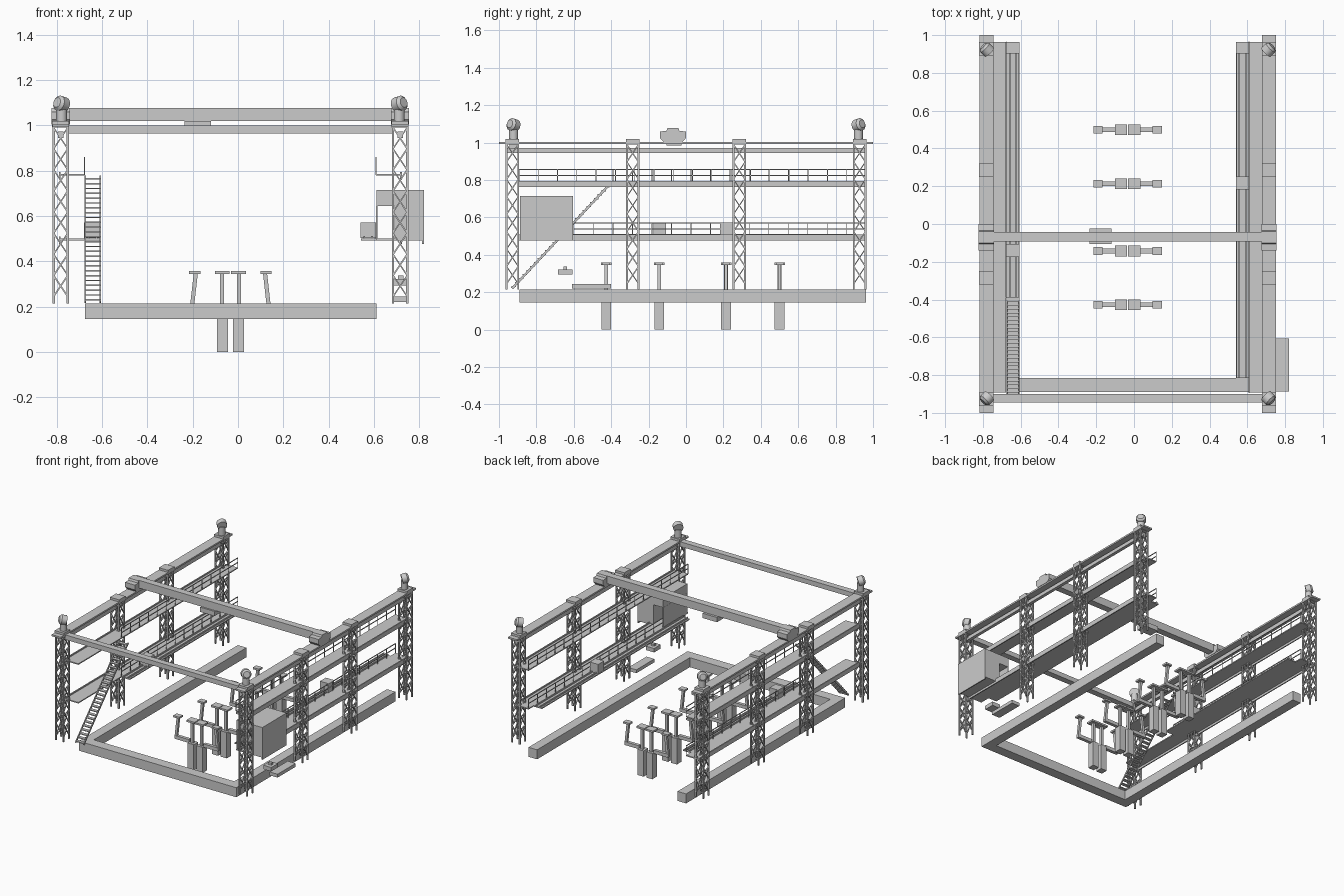
import bpy, bmesh, math
from mathutils import Vector, Matrix

if "Cube" in bpy.data.objects:
    bpy.data.objects.remove(bpy.data.objects["Cube"])

CX = -0.0335          # centre line between the two tower rows
ROW = 0.7485          # tower row distance from that line
TOWER_Y = (-0.928, -0.285, 0.285, 0.928)
SIDES = ((-1, "left"), (1, "right"))


class Part:
    """Collects boxes, bars and cylinders into one named object."""
    def __init__(self, name):
        self.name, self.bm = name, bmesh.new()

    def box(self, x0, x1, y0, y1, z0, z1):
        m = Matrix.Translation(((x0 + x1) / 2, (y0 + y1) / 2, (z0 + z1) / 2))
        m = m @ Matrix.Diagonal((abs(x1 - x0), abs(y1 - y0), abs(z1 - z0), 1))
        bmesh.ops.create_cube(self.bm, size=1, matrix=m)
        return self

    def bar(self, a, b, w, h=None):
        a, b = Vector(a), Vector(b)
        d = b - a
        m = Matrix.Translation((a + b) / 2) @ d.to_track_quat('Z', 'Y').to_matrix().to_4x4()
        bmesh.ops.create_cube(self.bm, size=1, matrix=m @ Matrix.Diagonal((w, h or w, d.length, 1)))
        return self

    def cyl(self, a, b, r, r2=None, n=20):
        a, b = Vector(a), Vector(b)
        d = b - a
        m = Matrix.Translation((a + b) / 2) @ d.to_track_quat('Z', 'Y').to_matrix().to_4x4()
        bmesh.ops.create_cone(self.bm, cap_ends=True, segments=n, radius1=r,
                              radius2=r if r2 is None else r2, depth=d.length, matrix=m)
        return self

    def prism(self, pts, x0, x1):
        vs = [self.bm.verts.new((x0, y, z)) for y, z in pts]
        f = self.bm.faces.new(vs)
        ex = bmesh.ops.extrude_face_region(self.bm, geom=[f])
        for v in ex['geom']:
            if isinstance(v, bmesh.types.BMVert):
                v.co.x = x1
        return self

    def done(self, smooth=False):
        bmesh.ops.recalc_face_normals(self.bm, faces=self.bm.faces[:])
        me = bpy.data.meshes.new(self.name)
        self.bm.to_mesh(me)
        self.bm.free()
        ob = bpy.data.objects.new(self.name, me)
        bpy.context.collection.objects.link(ob)
        if smooth:
            bpy.context.view_layer.objects.active = ob
            ob.select_set(True)
            bpy.ops.object.shade_smooth_by_angle()
            ob.select_set(False)
        return ob


# U-shaped base frame
base = Part("base_frame")
base.box(-0.675, 0.61, -0.89, -0.815, 0.145, 0.215)
base.box(-0.675, -0.605, -0.815, 0.963, 0.145, 0.215)
base.box(0.54, 0.61, -0.815, 0.963, 0.145, 0.215)
base.done()

# Lattice towers with caps
for s, side in SIDES:
    x = CX + s * ROW
    for i, y in enumerate(TOWER_Y):
        t = Part(f"{side}_tower_{i + 1}")
        h, n, z0, z1 = 0.031, 8, 0.245, 0.99
        corners = [(x - h, y - h), (x + h, y - h), (x + h, y + h), (x - h, y + h)]
        for k, (a, b) in enumerate(corners):
            c, d = corners[(k + 1) % 4]
            t.box(a - 0.005, a + 0.005, b - 0.005, b + 0.005, 0.215, 0.995)
            for j in range(n):
                lo, hi = z0 + (z1 - z0) * j / n, z0 + (z1 - z0) * (j + 1) / n
                t.bar((a, b, lo), (c, d, hi), 0.006)
                t.bar((c, d, lo), (a, b, hi), 0.006)
        t.box(x - 0.0375, x + 0.0375, y - 0.036, y + 0.036, 0.99, 1.02)
        t.done()

# Runway girders and front cross beam
for s, side in SIDES:
    x = CX + s * ROW
    g = Part(f"{side}_runway_girder")
    g.box(x - 0.037, x + 0.037, -1, 1, 0.992, 1.004)
    g.box(x - 0.012, x + 0.012, -0.96, 0.96, 0.945, 0.972)
    g.done()
Part("front_cross_beam").box(-0.75, 0.68, -0.945, -0.9, 0.965, 1.0).done()

# Walkways with edge plates, railings, tracks and trolleys
def railing(name, x, y0, y1, z, top):
    r = Part(name)
    n = round((y1 - y0) / 0.103)
    for i in range(n + 1):
        y = y0 + (y1 - y0) * i / n
        r.bar((x, y, z), (x, y, top), 0.004)
    for q in (top, (z + top) / 2 + 0.004):
        r.bar((x, y0, q), (x, y1, q), 0.005)
    r.done()


for s, side in SIDES:
    X = lambda d: CX + s * d
    for level, z in (("lower", 0.497), ("upper", 0.782)):
        w = Part(f"{side}_{level}_walkway")
        w.box(X(0.643), X(0.757), -0.893, 0.963, z - 0.004, z + 0.004)
        w.box(X(0.749), X(0.757), -0.893, 0.963, z - 0.02, z + 0.013)
        w.done()
    railing(f"{side}_upper_railing", X(0.643), -0.893 if s > 0 else -0.39, 0.963, 0.782, 0.857)
    railing(f"{side}_lower_railing", X(0.643), -0.6 if s > 0 else -0.39, 0.963, 0.497, 0.57)
    start = -0.815 if s > 0 else -0.39
    k = Part(f"{side}_service_track")
    k.box(X(0.575), X(0.643), start, 0.905, 0.493, 0.501)
    for d in (0.59, 0.625):
        k.box(X(d - 0.004), X(d + 0.004), start, 0.905, 0.501, 0.511)
    k.done()
    yc = 0.217 if s > 0 else -0.14
    Part(f"{side}_trolley_box").box(X(0.574), X(0.641), yc - 0.034, yc + 0.034, 0.503, 0.572).done()

# Staircase on the left side
st = Part("staircase")
a, b, n = Vector((0, -0.93, 0.22)), Vector((0, -0.41, 0.775)), 26
for x in (-0.673, -0.608):
    st.bar((x, a.y, a.z), (x, b.y, b.z), 0.006, 0.012)
for i in range(n):
    p = a.lerp(b, (i + 0.5) / n)
    st.box(-0.673, -0.608, p.y - 0.013, p.y + 0.011, p.z - 0.003, p.z + 0.003)
st.done()

# Control cabin hanging outside the right row
cab = Part("control_cabin")
cab.box(0.69, 0.82, -0.888, -0.605, 0.492, 0.714)
cab.box(0.61, 0.69, -0.888, -0.605, 0.645, 0.714)
cab.box(0.609, 0.615, -0.888, -0.605, 0.497, 0.645)
cab.box(0.812, 0.82, -0.888, -0.605, 0.476, 0.492)
cab.done()

# Travelling bridge crane
Part("crane_bridge").box(-0.822, 0.755, -0.092, -0.042, 1.02, 1.077).done()
profile = [(-0.14, 1.06), (-0.14, 1.025), (-0.12, 1.003), (-0.02, 1.003),
           (0.0, 1.025), (0.0, 1.06), (-0.035, 1.062), (-0.04, 1.077), (-0.1, 1.077), (-0.105, 1.062)]
for s, side in SIDES:
    x = CX + s * ROW
    Part(f"{side}_crane_end_truck").prism(profile, x - 0.04, x + 0.04).done()
Part("crane_hoist").box(-0.235, -0.118, -0.105, -0.025, 0.985, 1.02).done()

# Floodlights on the corner towers, aimed at the middle
for s, side in SIDES:
    for e, end in ((-1, "front"), (1, "back")):
        x, y = CX + s * (ROW - 0.004), e * 0.922
        aim = Vector((-s, -e, -0.35)).normalized()
        c = Vector((x, y, 1.094))
        f = Part(f"{end}_{side}_floodlight")
        f.cyl((x, y, 1.02), (x, y, 1.08), 0.024)
        f.cyl(c - aim * 0.018, c + aim * 0.018, 0.034)
        f.cyl(c - aim * 0.03, c - aim * 0.018, 0.022, 0.034)
        f.done(smooth=True)

# Support stands with twin legs and outer arms
for i, y in enumerate((-0.427, -0.143, 0.214, 0.5)):
    p = Part(f"support_stand_{i + 1}")
    for s in (-1, 1):
        X = lambda d: CX + s * d
        p.box(X(0.011), X(0.06), y - 0.026, y + 0.026, 0, 0.19)
        p.box(X(0.028), X(0.046), y - 0.01, y + 0.01, 0.19, 0.345)
        p.box(X(0.003), X(0.068), y - 0.028, y + 0.028, 0.345, 0.358)
        p.box(X(0.06), X(0.178), y - 0.012, y + 0.012, 0.185, 0.21)
        p.bar((X(0.17), y, 0.195), (X(0.153), y, 0.345), 0.018)
        p.box(X(0.132), X(0.182), y - 0.02, y + 0.02, 0.345, 0.358)
    p.done()

# Small step platform and seat near the cabin
Part("step_platform").box(0.685, 0.75, -0.61, -0.4, 0.22, 0.245).done()
seat = Part("equipment_box").box(0.685, 0.75, -0.684, -0.607, 0.294, 0.323)
seat.box(0.705, 0.73, -0.655, -0.635, 0.323, 0.338)
seat.done()
